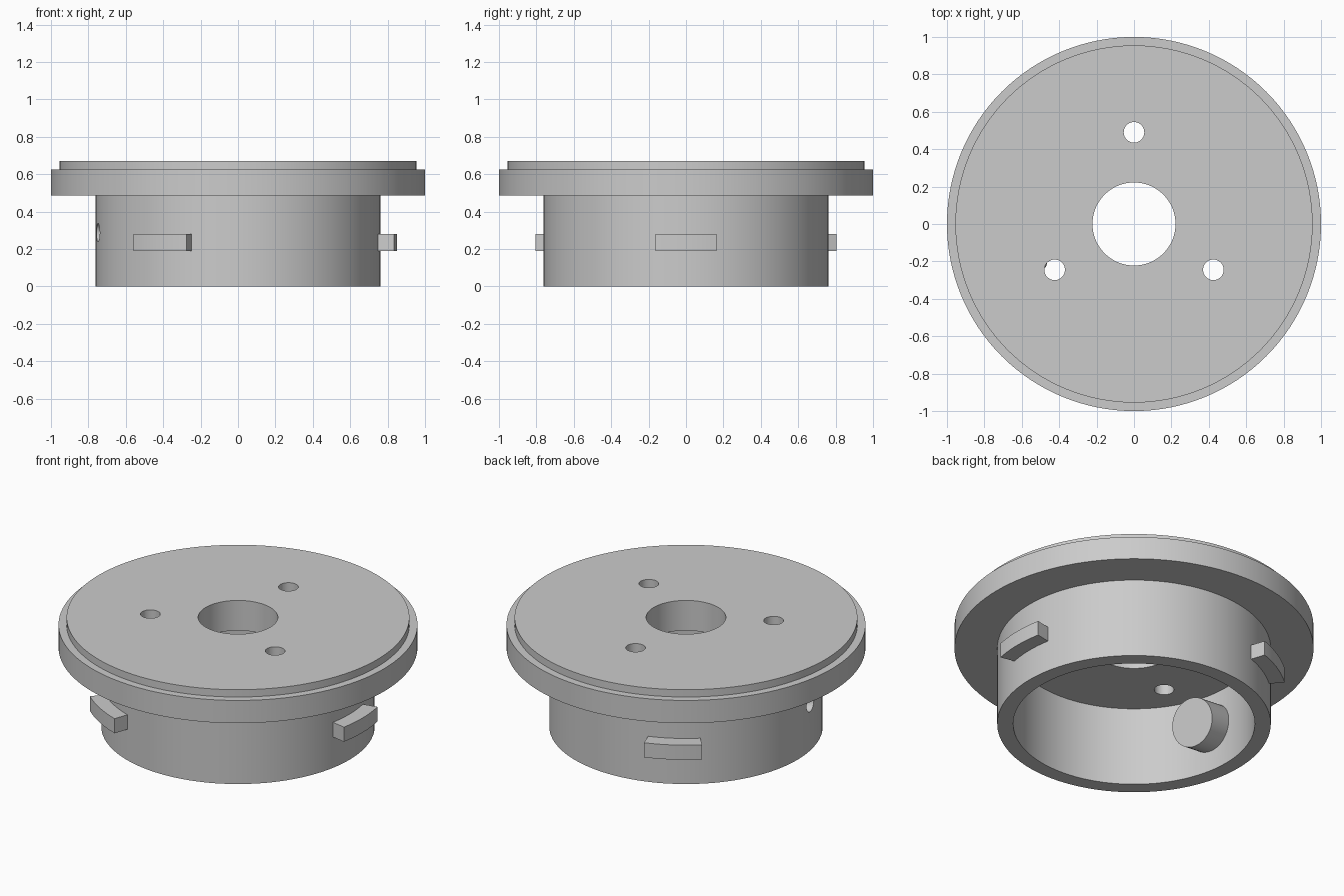
import bpy, bmesh
from math import sin, cos, pi, radians
from mathutils import Vector, Matrix

cube = bpy.data.objects.get("Cube")
if cube:
    bpy.data.objects.remove(cube, do_unlink=True)

grey = bpy.data.materials.new("plain grey")
grey.use_nodes = True
colour = (0.6, 0.6, 0.6, 1)
grey.diffuse_color = colour
grey.node_tree.nodes["Principled BSDF"].inputs["Base Color"].default_value = colour


def make_object(name, bm):
    bmesh.ops.recalc_face_normals(bm, faces=bm.faces)
    mesh = bpy.data.meshes.new(name)
    bm.to_mesh(mesh)
    bm.free()
    mesh.materials.append(grey)
    obj = bpy.data.objects.new(name, mesh)
    bpy.context.collection.objects.link(obj)
    return obj


def lathe(name, profile, steps=128):
    bm = bmesh.new()
    verts = [bm.verts.new((r, 0, z)) for r, z in profile]
    edges = [bm.edges.new((v, verts[i - 1])) for i, v in enumerate(verts)]
    bmesh.ops.spin(bm, geom=verts + edges, angle=2 * pi, steps=steps,
                   axis=(0, 0, 1), cent=(0, 0, 0), use_merge=True)
    bmesh.ops.remove_doubles(bm, verts=bm.verts, dist=1e-4)
    return make_object(name, bm)


def rod(name, start, end, radius, sides=48):
    start, end = Vector(start), Vector(end)
    axis = end - start
    turn = axis.to_track_quat('Z', 'Y').to_matrix().to_4x4()
    bm = bmesh.new()
    bmesh.ops.create_cone(bm, cap_ends=True, segments=sides, radius1=radius,
                          radius2=radius, depth=axis.length,
                          matrix=Matrix.Translation((start + end) / 2) @ turn)
    return make_object(name, bm)


def combine(target, tool, operation):
    mod = target.modifiers.new(operation.lower(), 'BOOLEAN')
    mod.operation, mod.object, mod.solver = operation, tool, 'EXACT'
    bpy.context.view_layer.objects.active = target
    bpy.ops.object.modifier_apply(modifier=mod.name)
    bpy.data.objects.remove(tool, do_unlink=True)


def smooth(obj):
    bpy.ops.object.select_all(action='DESELECT')
    obj.select_set(True)
    bpy.context.view_layer.objects.active = obj
    bpy.ops.object.shade_smooth_by_angle(angle=radians(30))


# Flanged cap: raised top disc, wide rim, hollow skirt and centre hole
cap = lathe("flanged_cap", [
    (0.222, 0.67), (0.955, 0.67), (0.955, 0.625), (1, 0.625), (1, 0.485),
    (0.762, 0.485), (0.762, 0), (0.673, 0), (0.673, 0.485), (0.222, 0.485)])

# Three mounting holes through the top
for angle in (90, 210, 330):
    x, y = 0.49 * cos(radians(angle)), 0.49 * sin(radians(angle))
    combine(cap, rod("hole_cutter", (x, y, 0.4), (x, y, 0.8), 0.055), 'DIFFERENCE')


# Slightly sloping screw boss inside the skirt, with a blind hole from outside
def boss_point(radius):
    a = radians(190.5)
    return radius * cos(a), radius * sin(a), 0.237 + 0.2 * (radius - 0.51)


combine(cap, rod("screw_boss", boss_point(0.51), boss_point(0.705), 0.142), 'UNION')
combine(cap, rod("screw_cutter", boss_point(0.57), boss_point(0.85), 0.048), 'DIFFERENCE')
smooth(cap)


# Three curved locking tabs around the skirt
def locking_tab(name, middle, half=11.05, steps=12):
    bm = bmesh.new()
    arc = [radians(middle - half + 2 * half * i / steps) for i in range(steps + 1)]
    outline = [(0.85, a) for a in arc] + [(0.74, a) for a in reversed(arc)]
    face = bm.faces.new([bm.verts.new((r * cos(a), r * sin(a), 0.19)) for r, a in outline])
    top = bmesh.ops.extrude_face_region(bm, geom=[face])["geom"]
    bmesh.ops.translate(bm, vec=(0, 0, 0.09),
                        verts=[v for v in top if isinstance(v, bmesh.types.BMVert)])
    smooth(make_object(name, bm))


for name, angle in (("left_tab", 0), ("back_tab", 120), ("front_tab", 240)):
    locking_tab(name, angle)
